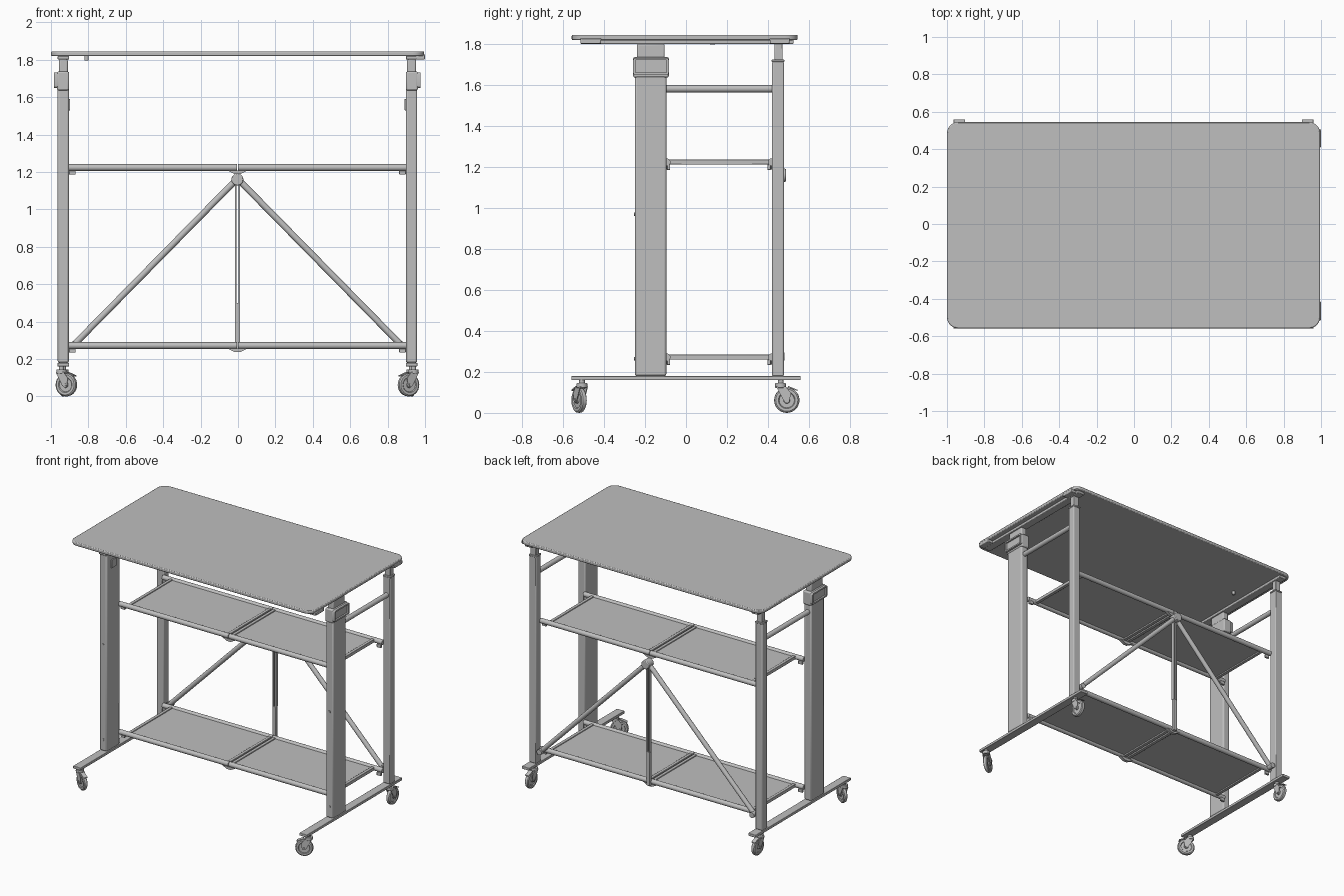
import bpy, bmesh, math
from mathutils import Vector, Matrix

if "Cube" in bpy.data.objects:
    bpy.data.objects.remove(bpy.data.objects["Cube"])

grey = bpy.data.materials.new("satin_grey")
grey.diffuse_color = (0.52, 0.52, 0.52, 1)
grey.use_nodes = True
grey.node_tree.nodes["Principled BSDF"].inputs["Base Color"].default_value = grey.diffuse_color


def finish(name, bm, bevel=0, segments=2):
    bmesh.ops.recalc_face_normals(bm, faces=bm.faces)
    me = bpy.data.meshes.new(name)
    bm.to_mesh(me)
    bm.free()
    me.materials.append(grey)
    ob = bpy.data.objects.new(name, me)
    bpy.context.collection.objects.link(ob)
    if bevel:
        mod = ob.modifiers.new("bevel", 'BEVEL')
        mod.width, mod.segments = bevel, segments
        mod.limit_method = 'ANGLE'
    return ob


def box(name, x, y, z, bevel=0):
    """Box from (low, high) pairs on each axis."""
    bm = bmesh.new()
    size = Matrix.Diagonal((abs(x[1] - x[0]), y[1] - y[0], z[1] - z[0], 1))
    mid = Vector(((x[0] + x[1]) / 2, (y[0] + y[1]) / 2, (z[0] + z[1]) / 2))
    bmesh.ops.create_cube(bm, size=1, matrix=Matrix.Translation(mid) @ size)
    return finish(name, bm, bevel)


def tube(name, a, b, r, r2=None, n=20, bevel=0):
    """Cylinder or cone between two points."""
    a, b = Vector(a), Vector(b)
    bm = bmesh.new()
    rot = (b - a).to_track_quat('Z', 'Y').to_matrix().to_4x4()
    bmesh.ops.create_cone(bm, cap_ends=True, segments=n, radius1=r,
                          radius2=r if r2 is None else r2, depth=(b - a).length,
                          matrix=Matrix.Translation((a + b) / 2) @ rot)
    return finish(name, bm, bevel)


def plate(name, points, axis, thickness, bevel=0):
    """Extrude a closed outline along a vector."""
    bm = bmesh.new()
    f = bm.faces.new([bm.verts.new(p) for p in points])
    res = bmesh.ops.extrude_face_region(bm, geom=[f])
    bmesh.ops.translate(bm, vec=Vector(axis) * thickness,
                        verts=[v for v in res["geom"] if isinstance(v, bmesh.types.BMVert)])
    return finish(name, bm, bevel)


def rounded_rect(u, v, r, n=6):
    pts = []
    for i, (cu, cv) in enumerate([(u[1] - r, v[1] - r), (u[0] + r, v[1] - r),
                                  (u[0] + r, v[0] + r), (u[1] - r, v[0] + r)]):
        for k in range(n + 1):
            t = math.pi / 2 * (i + k / n)
            pts.append((cu + r * math.cos(t), cv + r * math.sin(t)))
    return pts


def caster(label, x, y, angle):
    """Swivel caster trailing toward the given heading."""
    tube(label + "_stem", (x, y, 0.118), (x, y, 0.16), 0.014)
    tube(label + "_swivel", (x, y, 0.122), (x, y, 0.145), 0.027, bevel=0.003)
    d = Vector((math.cos(angle), math.sin(angle), 0))
    side = Vector((-d.y, d.x, 0))
    c = Vector((x, y, 0.062)) + d * 0.03
    # lathe the wheel: tread, side wall, recessed web, hub
    prof = [(0, 0.016), (0.014, 0.016), (0.016, 0.009), (0.037, 0.009), (0.041, 0.014),
            (0.054, 0.014), (0.0605, 0.009), (0.062, 0)]
    prof += [(r, -w) for r, w in reversed(prof[:-1])]
    bm = bmesh.new()
    vs = [bm.verts.new(c + d * r + side * w) for r, w in prof]
    es = [bm.edges.new(e) for e in zip(vs, vs[1:])]
    bmesh.ops.spin(bm, geom=vs + es, cent=c, axis=side, angle=2 * math.pi, steps=28)
    bmesh.ops.remove_doubles(bm, verts=bm.verts, dist=1e-4)
    finish(label + "_wheel", bm)
    # fork cheeks, axle and brake pedal
    outline = [(-0.052, 0.066), (-0.004, 0.066), (0.02, 0.035), (0.013, -0.006),
               (0, -0.013), (-0.013, -0.006)]
    for k, s in enumerate((-1, 1)):
        pts = [c + d * a + Vector((0, 0, b)) + side * s * 0.018 for a, b in outline]
        plate(f"{label}_fork_{k}", pts, side * s, 0.004)
    plate(label + "_fork_bridge",
          [c + d * a + side * b + Vector((0, 0, 0.063))
           for a, b in ((-0.052, -0.022), (-0.004, -0.022), (-0.004, 0.022), (-0.052, 0.022))],
          (0, 0, 1), 0.005)
    tube(label + "_axle", c - side * 0.026, c + side * 0.026, 0.008, n=10)
    plate(label + "_brake",
          [c + d * a + side * b + Vector((0, 0, h)) for a, b, h in
           ((0.005, -0.015, 0.064), (0.052, -0.015, 0.045), (0.052, 0.015, 0.045), (0.005, 0.015, 0.064))],
          (0, 0, 1), 0.006)


X0 = -0.003   # middle of the frame
P = 0.931     # distance of the legs from the middle

# Tabletop with round corners
plate("tabletop", [(x, y, 1.82) for x, y in rounded_rect((-1, 0.995), (-0.558, 0.545), 0.06)],
      (0, 0, 1), 0.025, 0.006)
for k, y in enumerate(((-0.515, -0.415), (0.41, 0.505))):
    box(f"edge_clip_{k}", (0.95, 1.0), y, (1.802, 1.828), 0.004)
tube("tabletop_knob", (-0.81, 0.13, 1.797), (-0.81, 0.13, 1.82), 0.012)

for s, n in ((-1, "left"), (1, "right")):
    cx = X0 + s * P

    def xs(a, b):
        return tuple(sorted((cx + s * a, cx + s * b)))

    # Base foot and casters
    box(n + "_foot", xs(-0.031, 0.031), (-0.56, 0.56), (0.16, 0.18), 0.003)
    caster(n + "_front_caster", cx + s * 0.01, -0.508,
           math.radians(-28) if s < 0 else math.radians(208))
    caster(n + "_rear_caster", cx, 0.462, math.pi / 2)

    # Wide telescopic front column
    box(n + "_front_column", xs(-0.03, 0.03), (-0.25, -0.096), (0.18, 1.70), 0.01)
    box(n + "_column_collar", xs(-0.031, 0.034), (-0.258, -0.084), (1.637, 1.737), 0.008)
    box(n + "_inner_column", xs(-0.024, 0.024), (-0.24, -0.104), (1.70, 1.802), 0.008)

    # Handle on the collar with a recessed window
    bm = bmesh.new()
    f = bm.faces.new([bm.verts.new((cx + s * 0.03, y, z))
                      for y, z in rounded_rect((-0.258, -0.084), (1.65, 1.733), 0.012, 4)])
    ret = bmesh.ops.extrude_face_region(bm, geom=[f])
    bmesh.ops.translate(bm, vec=(s * 0.019, 0, 0),
                        verts=[v for v in ret["geom"] if isinstance(v, bmesh.types.BMVert)])
    face = [g for g in ret["geom"] if isinstance(g, bmesh.types.BMFace)][0]
    bmesh.ops.recalc_face_normals(bm, faces=bm.faces)
    bmesh.ops.inset_region(bm, faces=[face], thickness=0.011)
    ret = bmesh.ops.extrude_face_region(bm, geom=[face])
    bmesh.ops.translate(bm, vec=(-s * 0.012, 0, 0),
                        verts=[v for v in ret["geom"] if isinstance(v, bmesh.types.BMVert)])
    bmesh.ops.delete(bm, geom=[face], context='FACES_ONLY') if face.is_valid else None
    finish(n + "_column_handle", bm)

    # Slim telescopic rear post
    box(n + "_rear_post", xs(-0.029, 0.029), (0.42, 0.478), (0.18, 1.715), 0.006)
    box(n + "_post_cap", xs(-0.031, 0.031), (0.418, 0.48), (1.713, 1.725), 0.003)
    box(n + "_inner_post", xs(-0.022, 0.022), (0.432, 0.472), (1.70, 1.802), 0.004)

    # Side rails below the tabletop and between the legs
    box(n + "_top_rail", xs(-0.03, 0.03), (-0.515, 0.525), (1.801, 1.821), 0.004)
    tube(n + "_side_rail", (cx, -0.1, 1.582), (cx, 0.425, 1.582), 0.018)
    box(n + "_rail_bracket", xs(-0.037, -0.028), (-0.2, -0.14), (1.53, 1.59), 0.002)

    # Bolts on the column front
    for k, z in enumerate((0.265, 0.97, 1.65)):
        tube(f"{n}_bolt_{k}", (cx, -0.245, z), (cx, -0.255, z), 0.009, n=10)

    # Diagonal brace from the rear foot end up to the middle
    tube(n + "_brace", (X0 + s * 0.885, 0.452, 0.265), (X0, 0.452, 1.165), 0.017, n=16)
    tube(n + "_brace_pivot", (X0 + s * 0.875, 0.44, 0.275), (X0 + s * 0.875, 0.482, 0.275), 0.02)

# Folding shelves: tubes, two panels, centre hinges
for name, z in (("lower_shelf", 0.272), ("upper_shelf", 1.224)):
    for s, n in ((-1, "left"), (1, "right")):
        def span(a, b):
            return tuple(sorted((X0 + s * a, X0 + s * b)))
        for y, m in ((-0.094, "front"), (0.418, "rear")):
            tube(f"{name}_{n}_{m}_tube", (X0 + s * 0.002, y, z), (X0 + s * 0.905, y, z), 0.018)
        box(f"{name}_{n}_panel", span(0.03, 0.83), (-0.09, 0.414), (z - 0.002, z + 0.006))
        for k, x in enumerate((0.017, 0.83)):
            box(f"{name}_{n}_crossbar_{k}", span(x - 0.012, x + 0.012), (-0.085, 0.41),
                (z - 0.012, z + 0.012), 0.003)
        for y in (-0.085, 0.405):
            box(f"{name}_{n}_end_tab", span(0.865, 0.9), (y - 0.008, y + 0.008),
                (z - 0.038, z - 0.012), 0.003)
    for y in (-0.094, 0.418):
        plate(name + "_hinge", [(X0 + a, y - 0.012, z + b) for a, b in
              ((-0.055, -0.015), (-0.015, -0.035), (0.015, -0.035), (0.055, -0.015))],
              (0, 1, 0), 0.024)

# Apex pivot and slotted centre strut
tube("apex_pivot", (X0, 0.425, 1.16), (X0, 0.488, 1.16), 0.032, bevel=0.005)
box("centre_strut_lower", (X0 - 0.014, X0 + 0.014), (0.428, 0.452), (0.25, 0.5), 0.002)
for s in (-1, 1):
    x = sorted((X0 + s * 0.005, X0 + s * 0.014))
    box("centre_strut_side", x, (0.428, 0.452), (0.5, 1.165))

# Smooth shading with crisp edges
bpy.ops.object.select_all(action='SELECT')
bpy.context.view_layer.objects.active = bpy.data.objects["tabletop"]
bpy.ops.object.shade_smooth_by_angle(angle=math.radians(35))
